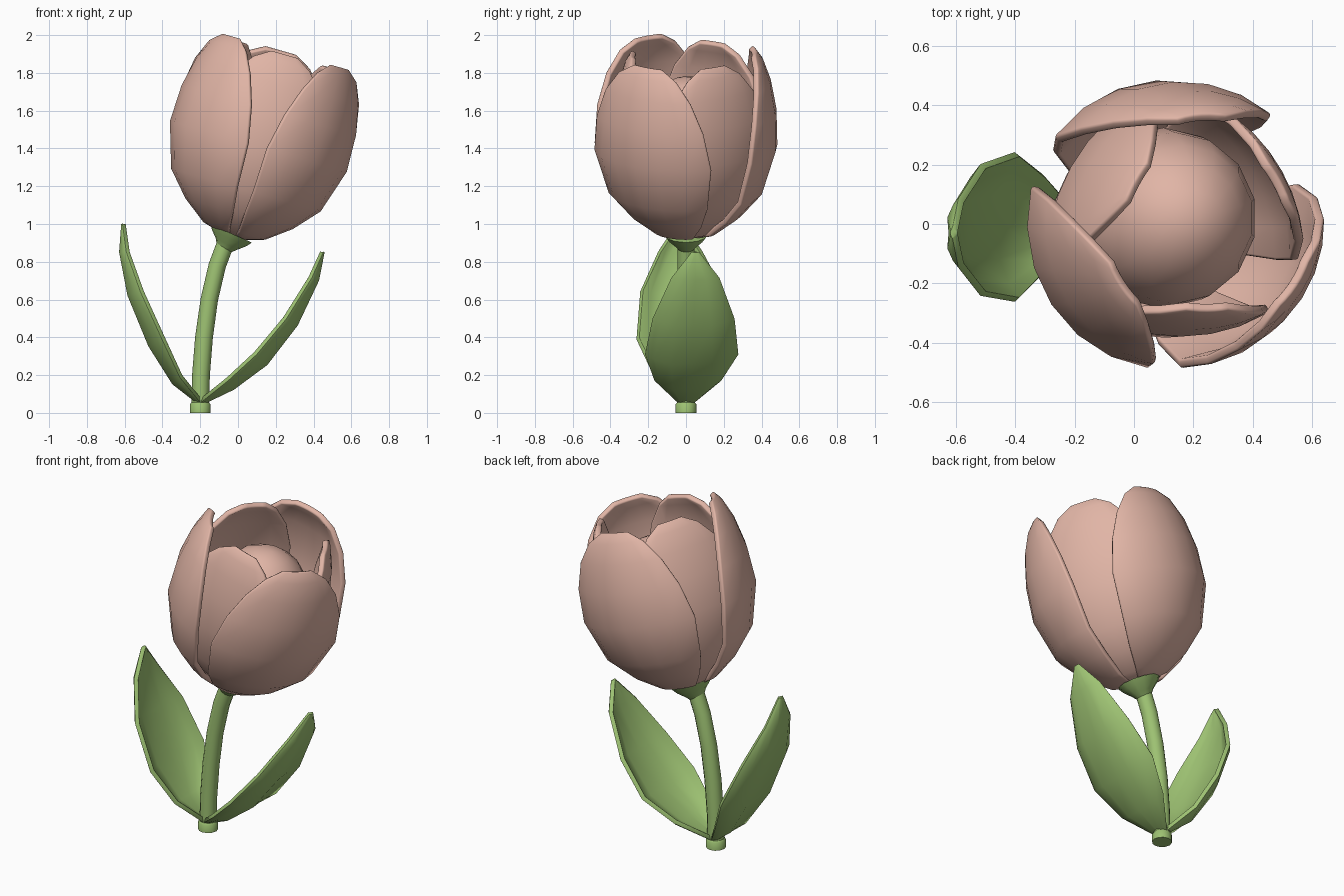
import bpy, bmesh, math
from mathutils import Matrix, Vector

if "Cube" in bpy.data.objects:
    bpy.data.objects.remove(bpy.data.objects["Cube"])


def material(name, rgb):
    m = bpy.data.materials.new(name)
    m.diffuse_color = (*rgb, 1)
    m.use_nodes = True
    m.node_tree.nodes["Principled BSDF"].inputs["Base Color"].default_value = m.diffuse_color
    return m


PINK = material("petal pink", (0.75, 0.46, 0.38))
GREEN = material("leaf green", (0.34, 0.54, 0.17))


def finish(name, bm, mat, angle=60):
    me = bpy.data.meshes.new(name)
    bm.to_mesh(me)
    bm.free()
    ob = bpy.data.objects.new(name, me)
    bpy.context.collection.objects.link(ob)
    me.materials.append(mat)
    bpy.ops.object.select_all(action='DESELECT')
    ob.select_set(True)
    bpy.context.view_layer.objects.active = ob
    bpy.ops.object.shade_smooth_by_angle(angle=math.radians(angle))
    return ob


def grid(bm, rows, closed=False):
    vs = [[bm.verts.new(p) for p in row] for row in rows]
    n = len(rows[0])
    for a, b in zip(vs, vs[1:]):
        for j in range(n if closed else n - 1):
            k = (j + 1) % n
            bm.faces.new((a[j], a[k], b[k], b[j]))
    return vs


def thicken(ob, t, offset, bevel):
    s = ob.modifiers.new("thickness", 'SOLIDIFY')
    s.thickness, s.offset = t, offset
    b = ob.modifiers.new("soft rim", 'BEVEL')
    b.width, b.segments, b.limit_method = bevel, 2, 'ANGLE'
    b.angle_limit = math.radians(60)


# flower head frame: leaning to +x
HEAD = Matrix.Translation((-0.03, 0, 0.93)) @ Matrix.Rotation(math.radians(16), 4, 'Y')

# petal profile: height, radius, share of the half width
PROFILE = [(0, .05, .9), (.035, .17, .95), (.13, .295, 1), (.26, .41, 1), (.5, .485, 1),
           (.7, .48, .9), (.86, .45, .74), (.97, .41, .53), (1.025, .372, .27)]


# flat > 0 makes the petal flatter than a circle around the axis
def petal(name, azimuth, half, scale, top, blunt, flat):
    rows = []
    for h, r, w in PROFILE:
        row = []
        if h > .6:
            w = min(1, w * blunt)
        for j in range(7):
            s = j / 3 - 1
            a = math.radians(azimuth + half * w * s)
            rr = r * scale * (1 + flat * (s * w) ** 2)
            row.append(HEAD @ Vector((rr * math.cos(a), rr * math.sin(a), h * top)))
        rows.append(row)
    bm = bmesh.new()
    grid(bm, rows)
    thicken(finish(name, bm, PINK), 0.032, -1, 0.009)


for i, (az, half) in enumerate([(94, 49), (214, 49), (326, 50)]):
    petal(f"outer_petal_{i + 1}", az, half, 1.0, 1.0, 1.0, 0.01)
for i, az in enumerate([30, 150, 270]):
    petal(f"inner_petal_{i + 1}", az, 46, 0.79, 0.985, 1.14, 0.13)

# closed bud inside the cup
bm = bmesh.new()
bmesh.ops.create_uvsphere(bm, u_segments=14, v_segments=10, radius=1)
bm.transform(HEAD @ Matrix.Translation((0, 0.02, 0.47)) @ Matrix.Diagonal((.305, .305, .41, 1)))
finish("inner_bud", bm, PINK)


# round tube along a path in the xz plane: (x, z, radius)
def tube(name, path, sides=12):
    rows = []
    for i, (x, z, r) in enumerate(path):
        p, q = path[max(i - 1, 0)], path[min(i + 1, len(path) - 1)]
        t = Vector((q[0] - p[0], 0, q[1] - p[1])).normalized()
        u = Vector((t.z, 0, -t.x))
        rows.append([Vector((x, 0, z)) + r * (math.cos(a) * u + math.sin(a) * Vector((0, 1, 0)))
                     for a in (2 * math.pi * k / sides for k in range(sides))])
    bm = bmesh.new()
    vs = grid(bm, rows, True)
    bm.faces.new(vs[0][::-1])
    bm.faces.new(vs[-1])
    finish(name, bm, GREEN, 40)


tube("stem", [(-.2, .03, .047), (-.196, .2, .047), (-.18, .4, .047), (-.152, .6, .046),
              (-.11, .78, .046), (-.065, .9, .046), (-.05, .95, .046)])
tube("stem_foot", [(-.2, 0, .055), (-.2, .045, .055), (-.2, .055, .047)])
tube("flower_base", [(-.075, .875, .046), (-.062, .895, .065), (-.047, .925, .1), (-.036, .95, .12)])


# leaf with a crease along the midrib: outline points (x, y, z, half width)
def leaf(name, side, path):
    rows = []
    for i, (x, y, z, w) in enumerate(path):
        p, q = path[max(i - 1, 0)], path[min(i + 1, len(path) - 1)]
        t = Vector((q[0] - p[0], 0, q[2] - p[2])).normalized()
        inner = Vector((-side * t.z, 0, side * t.x))
        rows.append([Vector((x, y + w * s, z)) + inner * (c * w + .008)
                     for s, c in ((-1, .36), (-.8, .2), (-.45, .04), (0, .08),
                                  (.45, .04), (.8, .2), (1, .36))])
    bm = bmesh.new()
    grid(bm, rows)
    bmesh.ops.recalc_face_normals(bm, faces=bm.faces[:])
    thicken(finish(name, bm, GREEN), 0.024, 0, 0.006)


leaf("left_leaf", -1, [(-.2, 0, .04, .03), (-.35, 0, .15, .16), (-.48, -.01, .35, .245),
                       (-.59, -.02, .62, .215), (-.63, -.03, .85, .11), (-.615, -.03, 1.0, .012)])
leaf("right_leaf", 1, [(-.2, 0, .04, .03), (-.02, .01, .12, .17), (.16, .03, .25, .24),
                       (.32, .04, .46, .21), (.43, .05, .7, .12), (.455, .05, .85, .012)])
